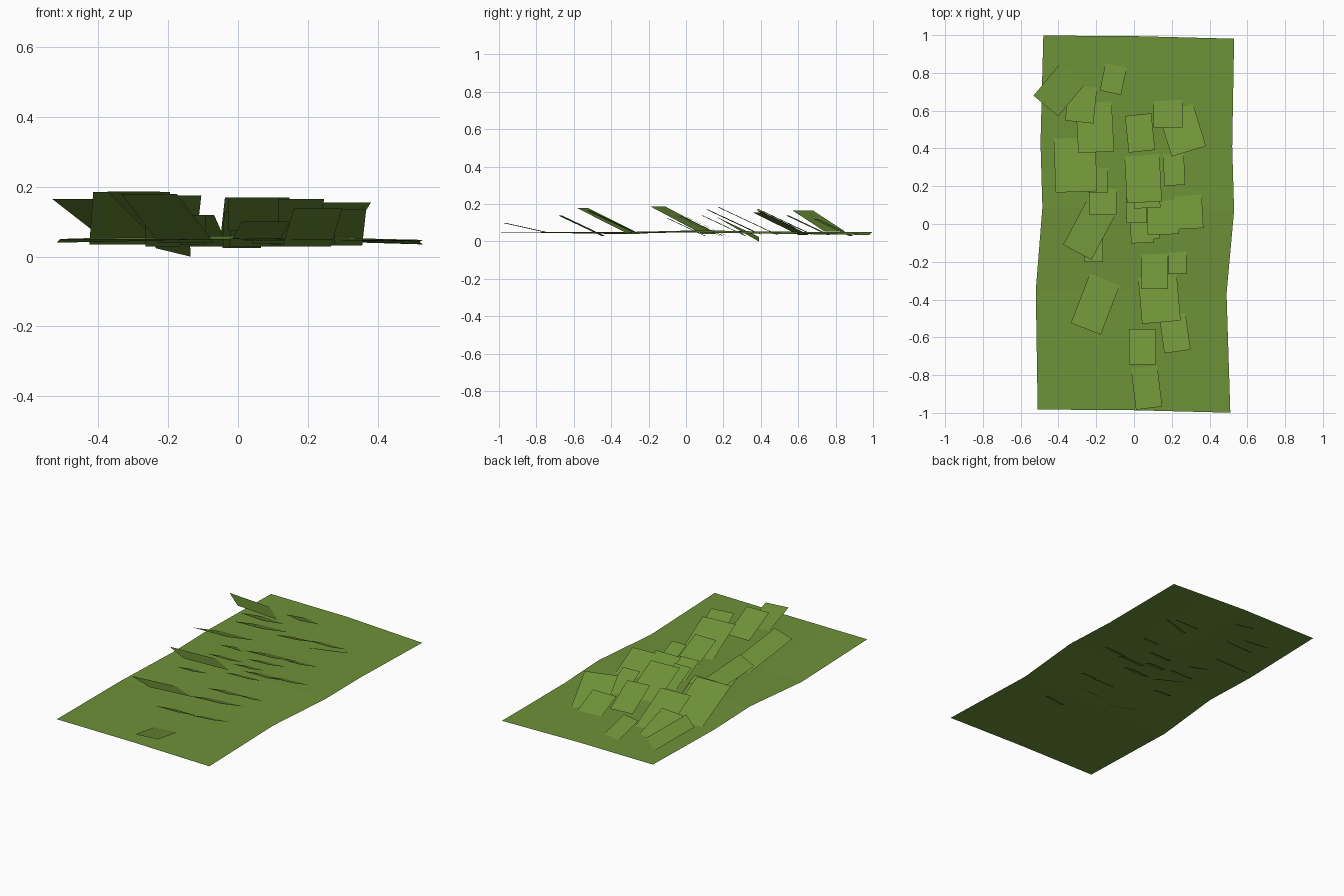
import bpy, math
from mathutils import Vector

green = bpy.data.materials.new("leaf green")
green.diffuse_color = (0.155, 0.285, 0.039, 1)


def make_mesh(name, verts, faces):
    mesh = bpy.data.meshes.new(name)
    mesh.from_pydata(verts, [], faces)
    mesh.materials.append(green)
    obj = bpy.data.objects.new(name, mesh)
    bpy.context.collection.objects.link(obj)
    return obj


# Undulating base sheet: rows of (y, left x, right x, left z, middle z, right z)
rows = [(-0.99, -0.51, 0.51, 0.050, 0.050, 0.048),
        (-0.36, -0.52, 0.49, 0.040, 0.050, 0.045),
        (0.08, -0.485, 0.53, 0.052, 0.060, 0.048),
        (0.42, -0.495, 0.52, 0.050, 0.053, 0.042),
        (0.99, -0.48, 0.53, 0.050, 0.050, 0.035)]
verts, faces = [], []
for y, xl, xr, zl, zm, zr in rows:
    for i in range(5):
        t = i / 4
        z = zl + (zm - zl) * 2 * t if t < 0.5 else zm + (zr - zm) * (2 * t - 1)
        dy = -0.018 * max(0, t - 0.5) + 0.008 * (1 - t)
        verts.append((xl + (xr - xl) * t, y + dy, z))
for r in range(len(rows) - 1):
    for c in range(4):
        a = r * 5 + c
        faces.append((a, a + 1, a + 6, a + 5))
make_mesh("base_sheet", verts, faces)


# Tilted leaf: raised near edge centre, width, length, heading, near height
def leaf(name, x, y, w, l, rot, z, slope=0.47, root=0.035):
    a = math.radians(rot)
    side = Vector((math.cos(a), math.sin(a), 0)) * (w / 2)
    run = Vector((-math.sin(a), math.cos(a), -slope)) * (l + root)
    p = Vector((x, y, z))
    make_mesh(name, [p - side, p + side, p + side + run, p - side + run], [(0, 1, 2, 3)])


left_row = [(-0.125, 0.695, .115, .16, -12, .12),
            (-0.29, 0.54, .15, .19, -6, .14),
            (-0.20, 0.38, .19, .26, 3, .175),
            (-0.305, 0.17, .22, .285, 2, .185),
            (-0.19, 0.165, .10, .19, -1, .13),
            (-0.165, 0.05, .145, .15, 0, .12),
            (-0.30, -0.15, .17, .28, -28, .187),
            (-0.215, -0.20, .10, .18, 0, .13),
            (-0.255, -0.555, .17, .265, -21, .18)]
right_row = [(0.18, 0.51, .155, .14, 0, .115),
             (0.29, 0.385, .19, .22, 17, .155),
             (0.215, 0.205, .11, .17, 2, .13),
             (0.055, 0.115, .185, .22, 3, .17),
             (0.07, 0.085, .14, .20, 3, .14),
             (0.015, 0.005, .11, .19, 1, .13),
             (0.295, -0.025, .145, .185, 3, .135),
             (0.155, -0.055, .165, .20, 1, .14),
             (0.045, -0.10, .12, .17, 3, .125),
             (0.08, -0.08, .11, .14, 3, .115),
             (0.11, -0.345, .14, .185, 0, .14),
             (0.23, -0.265, .095, .12, 0, .105),
             (0.145, -0.52, .205, .22, 5, .165),
             (0.23, -0.675, .14, .20, 8, .14)]
for i, args in enumerate(left_row):
    leaf(f"left_leaf_{i + 1}", *args)
for i, args in enumerate(right_row):
    leaf(f"right_leaf_{i + 1}", *args)

# Leaves whose far edge stays above the sheet
leaf("corner_leaf", -0.467, 0.625, .17, .225, -40, .165, 0.5, 0)
leaf("middle_leaf", 0.042, 0.385, .14, .195, 6, .165, 0.47, 0)
leaf("raised_front_leaf", 0.045, -0.745, .145, .19, 0, .17, 0.5, 0)
leaf("low_front_leaf", 0.08, -0.975, .14, .21, 7, .10, 0.22, 0.01)

# Deepest-reaching root tip sets the ground level
objs = list(bpy.context.collection.objects)
low = min(v.co.z for o in objs for v in o.data.vertices)
for o in objs:
    for v in o.data.vertices:
        if v.co.z < 0.03:
            v.co.z = max(v.co.z, 0.0)
if low > 0:
    lowest = min((v for o in objs for v in o.data.vertices), key=lambda v: v.co.z)
    lowest.co.z = 0.0
